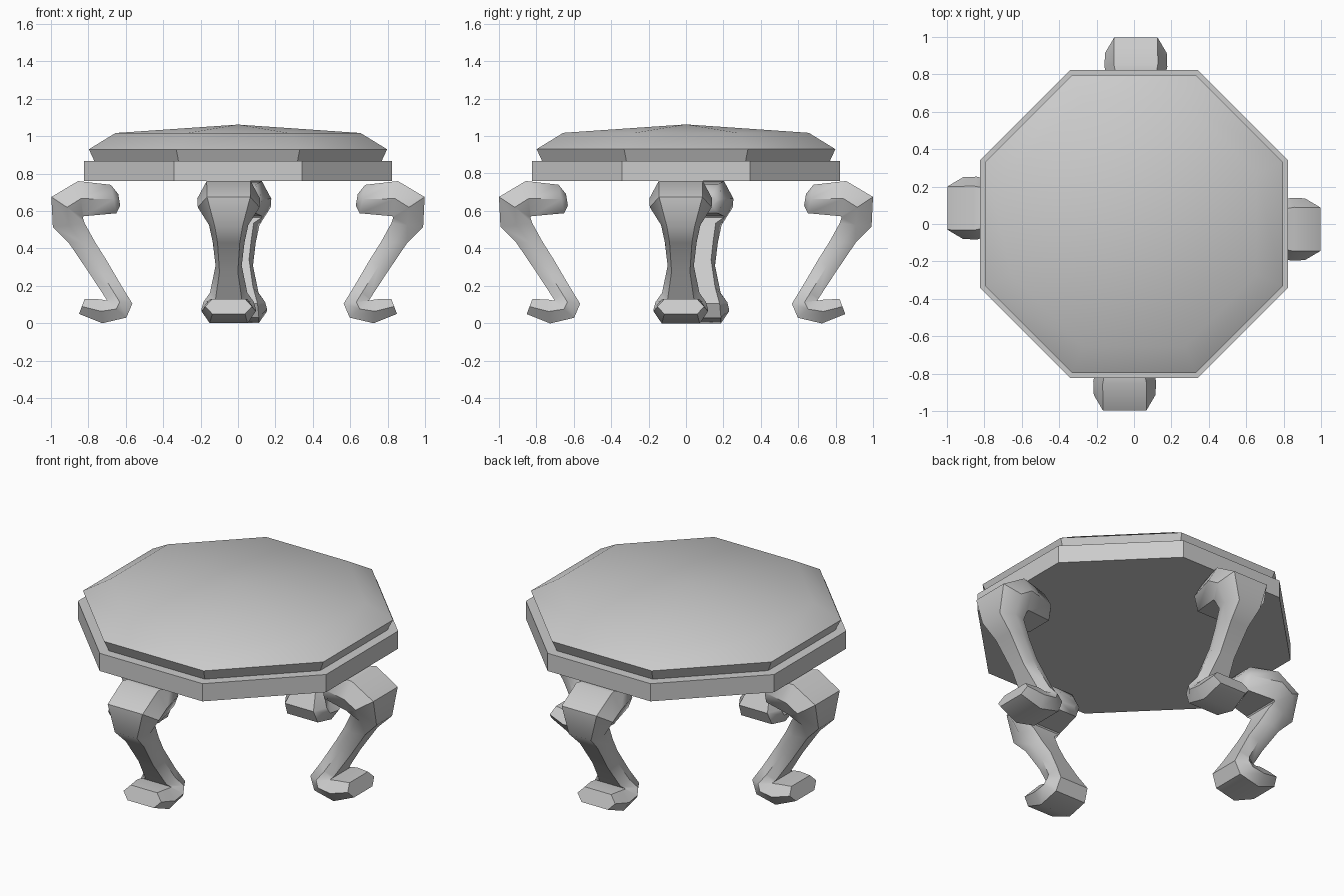
import bpy, bmesh
from math import cos, sin, pi

if "Cube" in bpy.data.objects:
    bpy.data.objects.remove(bpy.data.objects["Cube"])

def loft(name, rings, apex=None, smooth=30):
    """Skin a list of equal-length vertex rings and close both ends."""
    bm = bmesh.new()
    vs = [[bm.verts.new(p) for p in ring] for ring in rings]
    n = len(vs[0])
    for a, b in zip(vs, vs[1:]):
        for i in range(n):
            j = (i + 1) % n
            bm.faces.new((a[i], a[j], b[j], b[i]))
    bm.faces.new(vs[0])
    if apex:
        c = bm.verts.new(apex)
        for i in range(n):
            bm.faces.new((vs[-1][i], vs[-1][(i + 1) % n], c))
    else:
        bm.faces.new(vs[-1])
    bmesh.ops.recalc_face_normals(bm, faces=bm.faces)
    me = bpy.data.meshes.new(name)
    bm.to_mesh(me)
    bm.free()
    ob = bpy.data.objects.new(name, me)
    bpy.context.collection.objects.link(ob)
    if smooth:
        bpy.ops.object.select_all(action='DESELECT')
        ob.select_set(True)
        bpy.context.view_layer.objects.active = ob
        bpy.ops.object.shade_smooth_by_angle(angle=smooth * pi / 180)
    return ob

def octagon(apothem, z):
    r = apothem / cos(pi / 8)
    return [(r * cos(pi / 8 + i * pi / 4), r * sin(pi / 8 + i * pi / 4), z)
            for i in range(8)]

# Octagonal seat frame and domed cushion
loft("seat_frame", [octagon(.823, .76), octagon(.823, .866)], smooth=0)
loft("seat_cushion", [octagon(.765, .86), octagon(.797, .93), octagon(.655, 1.017)],
     apex=(0, 0, 1.062), smooth=40)

# Leg sections: outer/top point, inner/bottom point (radius, height), half width
SECTIONS = [
    ((.64, .69), (.63, .63), .08),
    ((.68, .74), (.65, .588), .12),
    ((.855, .76), (.825, .572), .168),
    ((.998, .675), (.83, .565), .165),
    ((.99, .515), (.82, .535), .105),
    ((.905, .43), (.765, .435), .085),
    ((.80, .275), (.705, .34), .07),
    ((.705, .13), (.62, .195), .10),
    ((.70, .122), (.565, .105), .135),
    ((.705, .122), (.597, .03), .145),
    ((.74, .128), (.725, .0), .145),
    ((.82, .13), (.85, .05), .125),
]

def section(a, b, w):
    """Hexagonal cross-section between two profile points."""
    m = ((a[0] + b[0]) / 2, (a[1] + b[1]) / 2)
    return [(p[0], s * w, p[1]) for p, s in
            ((a, -.7), (a, .7), (m, 1), (b, .7), (b, -.7), (m, -1))]

# Four bent legs, each slightly off the axis
for name, turn, loc in (("right_leg", 0, (0, -.028, 0)),
                        ("back_leg", pi / 2, (.01, 0, 0)),
                        ("left_leg", pi, (0, .085, 0)),
                        ("front_leg", -pi / 2, (-.05, 0, 0))):
    leg = loft(name, [section(*s) for s in SECTIONS], smooth=45)
    leg.rotation_euler.z = turn
    leg.location = loc
